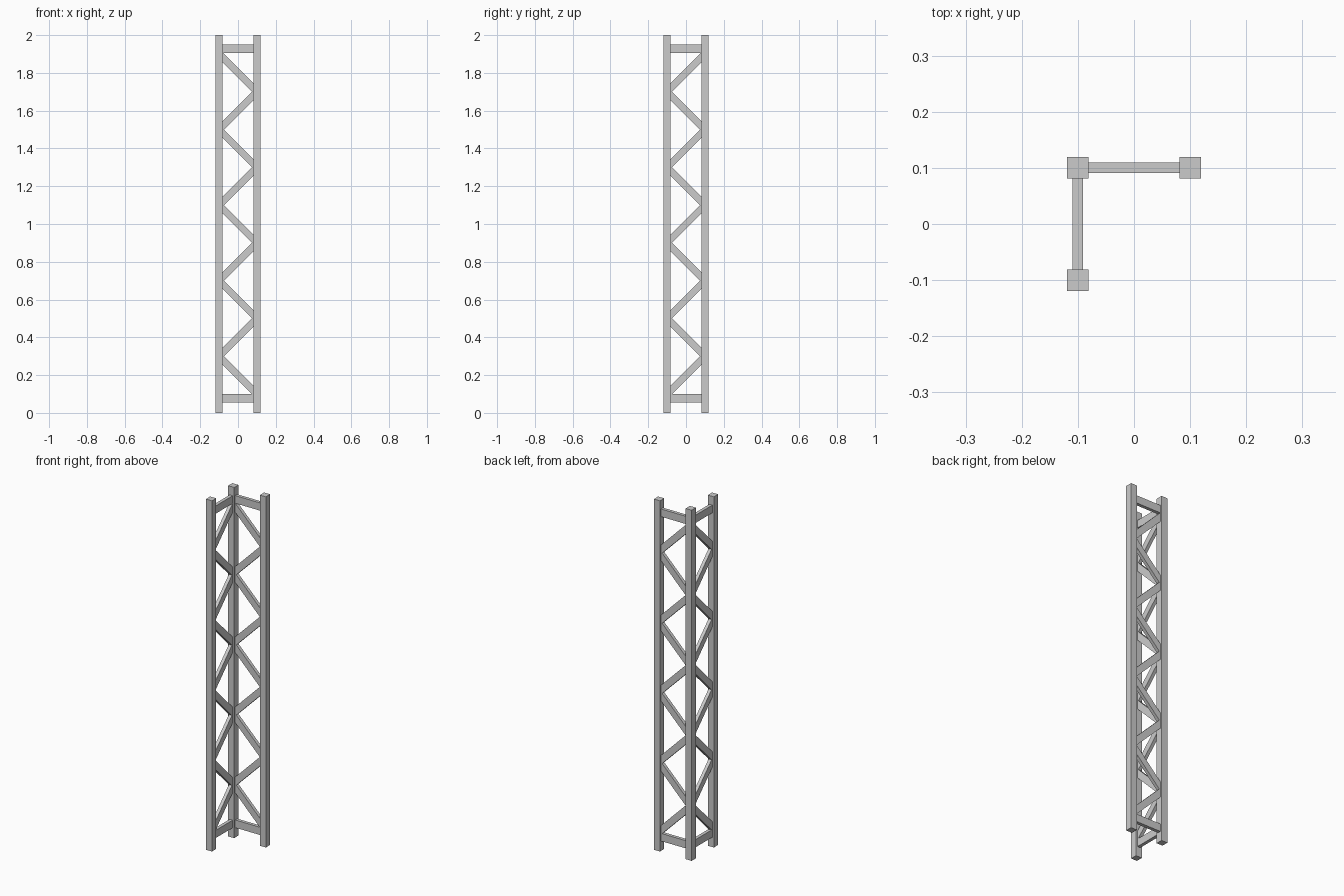
import bpy, bmesh

if "Cube" in bpy.data.objects:
    bpy.data.objects.remove(bpy.data.objects["Cube"])

R = 0.1          # post centre offset
POST = 0.038     # post width
BAR = 0.019      # brace thickness
INNER = R - POST / 2   # post inner face


def prism(name, corners, place):
    """Extrude a 4-point (u, z) outline through the brace thickness."""
    bm = bmesh.new()
    rings = [[bm.verts.new(place(u, z, w)) for u, z in corners]
             for w in (-BAR / 2, BAR / 2)]
    bm.faces.new(rings[0])
    bm.faces.new(rings[1][::-1])
    for i in range(4):
        j = (i + 1) % 4
        bm.faces.new((rings[0][i], rings[1][i], rings[1][j], rings[0][j]))
    bmesh.ops.recalc_face_normals(bm, faces=bm.faces)
    me = bpy.data.meshes.new(name)
    bm.to_mesh(me)
    bm.free()
    bpy.context.collection.objects.link(bpy.data.objects.new(name, me))


def bar(name, u0, z0, u1, z1, half, place):
    prism(name, [(u0, z0 - half), (u1, z1 - half), (u1, z1 + half), (u0, z0 + half)], place)


# Three upright posts
for name, x, y in (("corner_post", -R, R), ("right_post", R, R), ("front_post", -R, -R)):
    bpy.ops.mesh.primitive_cube_add(size=1, location=(x, y, 1))
    post = bpy.context.object
    post.name = name
    post.scale = (POST, POST, 2)
    bpy.ops.object.transform_apply(location=False, rotation=False, scale=True)

# Two lattice panels meeting at the corner post (u = -R)
panels = {
    "back": lambda u, z, w: (u, R + w, z),
    "left": lambda u, z, w: (-R + w, -u, z),
}
for side, place in panels.items():
    # Level rails
    bar(side + "_bottom_rail", -INNER, 0.078, INNER, 0.078, 0.022, place)
    bar(side + "_top_rail", -INNER, 1.928, INNER, 1.928, 0.022, place)
    # Zigzag braces, ends cut flush with the posts
    for i in range(9):
        s = -1 if i % 2 == 0 else 1
        mid = 1.8 - 0.2 * i
        bar(f"{side}_brace_{i + 1}", s * INNER, mid + INNER, -s * INNER, mid - INNER, 0.026, place)
